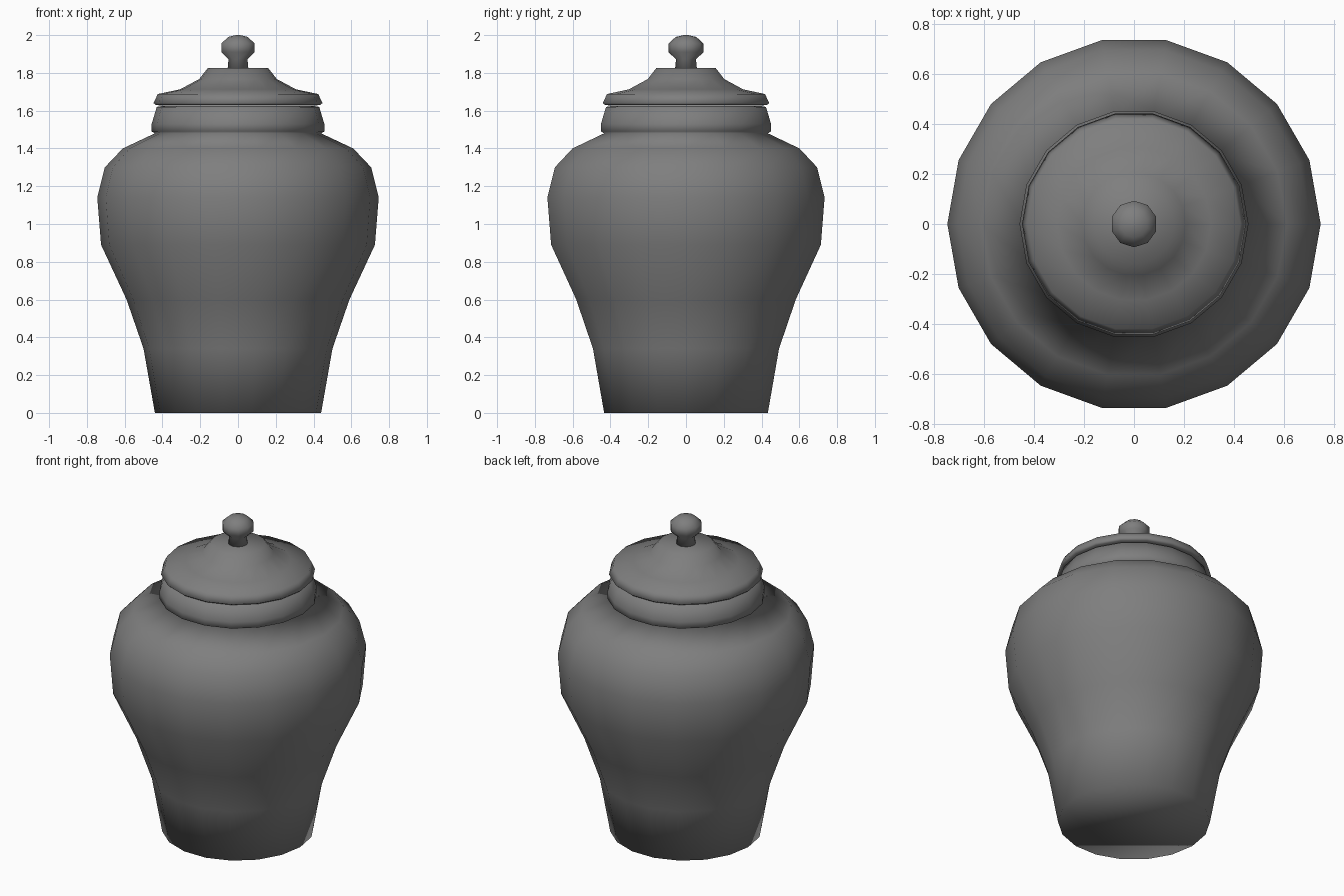
import bpy, bmesh
from math import cos, sin, tau

old = bpy.data.objects.get("Cube")
if old:
    bpy.data.objects.remove(old, do_unlink=True)

GREY = (0.21, 0.21, 0.21, 1)
glaze = bpy.data.materials.new("grey_glaze")
glaze.use_nodes = True
glaze.diffuse_color = GREY
bsdf = next(n for n in glaze.node_tree.nodes if n.type == 'BSDF_PRINCIPLED')
bsdf.inputs["Base Color"].default_value = GREY


def lathe(name, profile, sides, turn=0.0):
    """Turn a (radius, height) profile, bottom to top, into a closed smooth solid."""
    bm = bmesh.new()
    rings = []
    for r, z in profile:
        rings.append([bm.verts.new((r * cos(turn + tau * i / sides),
                                    r * sin(turn + tau * i / sides), z))
                      for i in range(sides)])
    for low, high in zip(rings, rings[1:]):
        for i in range(sides):
            j = (i + 1) % sides
            bm.faces.new((low[i], low[j], high[j], high[i]))
    bm.faces.new(rings[0][::-1])
    bm.faces.new(rings[-1])
    for face in bm.faces:
        face.smooth = True
    mesh = bpy.data.meshes.new(name)
    bm.to_mesh(mesh)
    bm.free()
    mesh.materials.append(glaze)
    obj = bpy.data.objects.new(name, mesh)
    bpy.context.collection.objects.link(obj)
    return obj


# Jar body with swelling shoulder and short neck
lathe("jar_body", [(0.44, 0), (0.50, 0.34), (0.59, 0.60), (0.725, 0.89),
                   (0.745, 1.14), (0.705, 1.30), (0.61, 1.40), (0.44, 1.48),
                   (0.457, 1.49), (0.457, 1.53), (0.43, 1.62), (0.40, 1.625)], 18)

# Lid with a bevelled rim and a flared cone
lathe("lid", [(0.40, 1.627), (0.435, 1.63), (0.447, 1.64), (0.425, 1.688),
              (0.307, 1.713), (0.206, 1.767), (0.16, 1.825)], 18)

# Knob: stem and ball
lathe("lid_knob", [(0.058, 1.82), (0.053, 1.872), (0.093, 1.91),
                   (0.093, 1.955), (0.055, 1.99), (0.012, 2.0)], 10, tau / 4)
